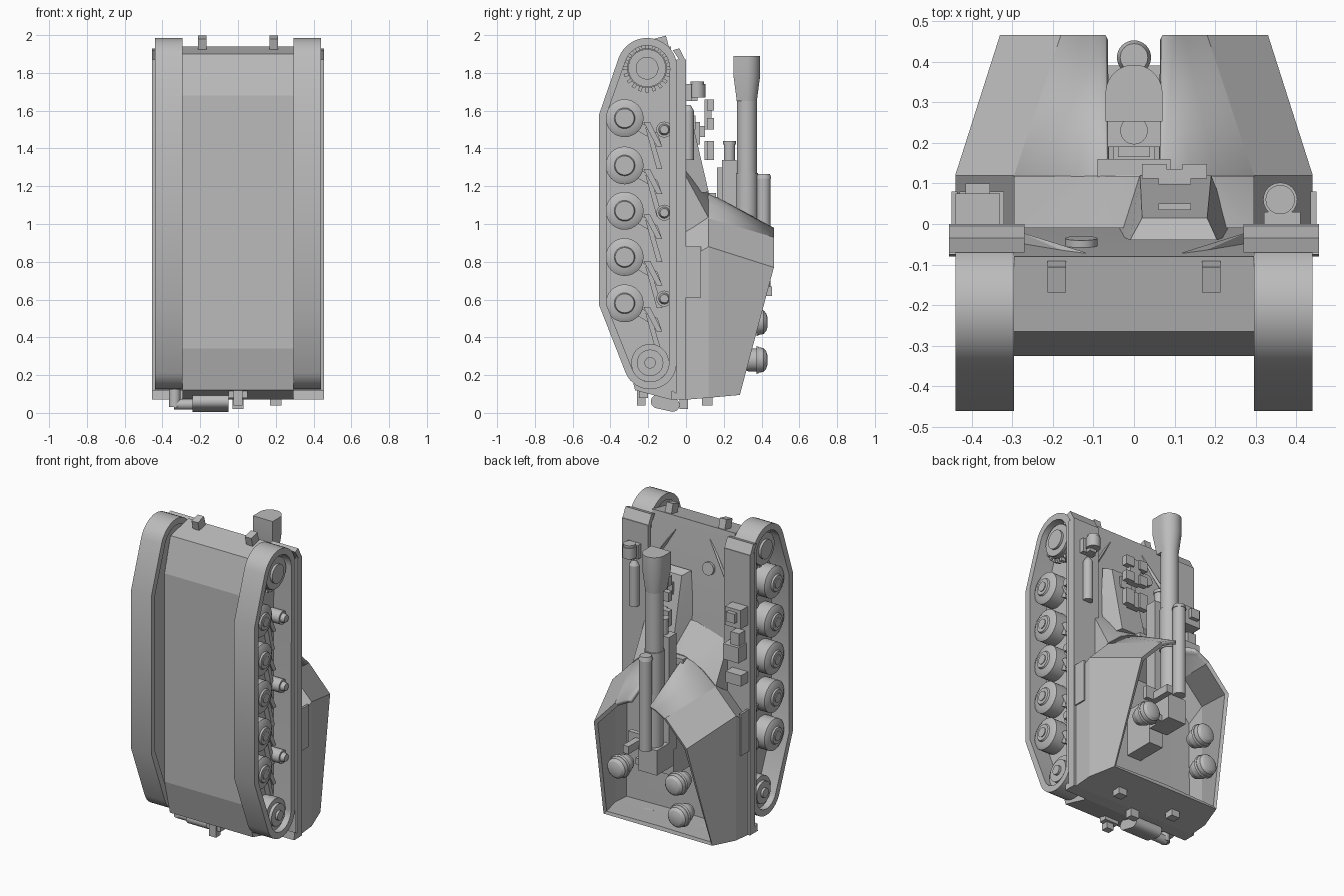
import bpy, bmesh, math
from math import sin, cos, radians, pi
from mathutils import Matrix, Vector

old = bpy.data.objects.get("Cube")
if old:
    bpy.data.objects.remove(old)

grey = bpy.data.materials.new("plain_grey")
grey.use_nodes = True
COLOUR = (0.5, 0.5, 0.5, 1)
grey.diffuse_color = COLOUR
grey.node_tree.nodes["Principled BSDF"].inputs["Base Color"].default_value = COLOUR


def finish(name, bm, mirror=False, fix=True, angle=32):
    if fix:
        bmesh.ops.recalc_face_normals(bm, faces=bm.faces)
    bm.normal_update()
    for f in bm.faces:
        f.smooth = angle > 0
    for e in bm.edges:
        e.smooth = e.calc_face_angle(0) < radians(angle)
    me = bpy.data.meshes.new(name)
    bm.to_mesh(me)
    bm.free()
    me.materials.append(grey)
    ob = bpy.data.objects.new(name, me)
    bpy.context.collection.objects.link(ob)
    if mirror:
        ob.modifiers.new("mirror", "MIRROR")
    return ob


def add_box(bm, lo, hi, tilt=0):
    lo, hi = Vector(lo), Vector(hi)
    m = Matrix.Translation((lo + hi) / 2) @ Matrix.Rotation(radians(tilt), 4, 'X')
    bmesh.ops.create_cube(bm, size=1, matrix=m @ Matrix.Diagonal((*(hi - lo), 1)))


def boxes(name, spans, mirror=False, tilt=0):
    bm = bmesh.new()
    for lo, hi in spans:
        add_box(bm, lo, hi, tilt)
    return finish(name, bm, mirror)


def add_cyl(bm, a, b, r1, r2=None, n=32):
    a, b = Vector(a), Vector(b)
    m = Matrix.Translation((a + b) / 2) @ (b - a).to_track_quat('Z', 'Y').to_matrix().to_4x4()
    bmesh.ops.create_cone(bm, cap_ends=True, segments=n, radius1=r1,
                          radius2=r1 if r2 is None else r2, depth=(b - a).length, matrix=m)


def cyls(name, parts, mirror=False, n=32):
    bm = bmesh.new()
    for p in parts:
        add_cyl(bm, *p, n=n)
    return finish(name, bm, mirror)


def hull(name, pts, mirror=False):
    bm = bmesh.new()
    for p in pts:
        bm.verts.new(p)
    bmesh.ops.convex_hull(bm, input=bm.verts)
    bmesh.ops.dissolve_limit(bm, angle_limit=0.01, verts=bm.verts, edges=bm.edges)
    return finish(name, bm, mirror, angle=17)


def prism(name, profile, x0, x1, mirror=False):
    # side profile (y, z) swept across x
    bm = bmesh.new()
    f = bm.faces.new([bm.verts.new((x0, y, z)) for y, z in profile])
    g = bmesh.ops.extrude_face_region(bm, geom=[f])["geom"]
    bmesh.ops.translate(bm, vec=(x1 - x0, 0, 0), verts=[v for v in g if isinstance(v, bmesh.types.BMVert)])
    return finish(name, bm, mirror, angle=8)


# Hull body
prism("hull", [(-.325, .34), (-.325, 1.68), (-.265, 1.9), (-.08, 1.94), (0, 1.15), (0, .07),
               (-.08, .07), (-.27, .12)], -.295, .295)


# Track bands with inner web
def track_loop(inset):
    pts = []
    for cy, cz, r, a0, a1 in ((-.206, 1.825, .16, 0, 160), (-.19, .265, .14, 201, 360)):
        if a0:
            pts += [(-.46 + inset, 1.58), (-.46 + inset, .57)]
        for i in range(17):
            a = radians(a0 + (a1 - a0) * i / 16)
            pts.append((cy + (r - inset) * cos(a), cz + (r - inset) * sin(a)))
    return pts


bm = bmesh.new()
rings = [[bm.verts.new((x, y, z)) for y, z in track_loop(d)]
         for x, d in ((.295, 0), (.44, 0), (.44, .04), (.295, .04))]
for k in range(4):
    a, b = rings[k], rings[(k + 1) % 4]
    for i in range(len(a)):
        j = (i + 1) % len(a)
        bm.faces.new((a[i], a[j], b[j], b[i]))
finish("tracks", bm, True)
prism("track_web", track_loop(.03), .3, .315, True)

# Road wheels, return rollers and suspension arms
WHEELS = [1.56, 1.31, 1.07, .825, .58]
ROAD_Y = -.325
for i, z in enumerate(WHEELS):
    cyls(f"road_wheel_{i + 1}", [((x0, ROAD_Y, z), (x1, ROAD_Y, z), r, r2) for x0, x1, r, r2 in
         ((.31, .4, .1, .1), (.4, .415, .1, .075), (.415, .425, .055, .05), (.425, .43, .03, .03))], True)
    prism(f"suspension_arm_{i + 1}", [(-.225, z - .02), (-.19, z - .02), (-.125, z - .15), (-.155, z - .15)],
          .29, .36, True)
    prism(f"suspension_bracket_{i + 1}", [(-.32, z + .03), (-.15, z - .08), (-.13, z - .14), (-.32, z - .03)],
          .29, .34, True)
    hull(f"bump_stop_{i + 1}", [(x, y, w) for x in (.29, .35) for y, w in
         ((-.215, z - .05), (-.19, z - .05), (-.125, z - .27), (-.155, z - .27))], True)
for i, z in enumerate((1.5, 1.06, .605)):
    cyls(f"return_roller_{i + 1}", [((.29, -.115, z), (.4, -.115, z), .042),
                                    ((.4, -.115, z), (.425, -.115, z), .03, .022)], True, 24)

# Drive sprocket and idler
bm = bmesh.new()
for x0, x1, r in ((.31, .4, .105), (.4, .415, .1), (.415, .43, .06)):
    add_cyl(bm, (x0, -.206, 1.825), (x1, -.206, 1.825), r)
for i in range(20):
    m = Matrix.Translation((.37, -.206, 1.825)) @ Matrix.Rotation(2 * pi * i / 20, 4, 'X') @ Matrix.Translation((0, .11, 0))
    bmesh.ops.create_cube(bm, size=1, matrix=m @ Matrix.Diagonal((.03, .035, .018, 1)))
finish("drive_sprocket", bm, True)
cyls("idler_wheel", [((x0, -.19, .265), (x1, -.19, .265), r) for x0, x1, r in
     ((.29, .4, .1), (.4, .42, .07), (.42, .435, .03))], True)

# Fenders with outer lip and sloped end flaps
boxes("fenders", [((.27, -.03, .08), (.455, 0, 1.87)), ((.44, -.05, .08), (.455, -.005, 1.87))], True)
prism("front_flaps", [(-.03, 1.86), (0, 1.86), (-.035, 1.93), (-.07, 1.92)], .27, .455, True)
prism("rear_flaps", [(-.03, .09), (0, .09), (0, .07), (-.08, .07), (-.075, .12)], .295, .455, True)

# Open-topped fighting compartment: rounded front, flat sides and rear
front = [(.07, 1.165, .07, .98), (.14, 1.145, .1, .972), (.2, 1.11, .125, .96),
         (.295, 1.03, .18, .93), (.44, .88, .33, .77)]
cols = [[(0, 0, 1.165), (0, .12, 1.165), None]]
cols += [[(x, 0, z - .07), (x, .12, z), (tx, .465, tz)] for x, z, tx, tz in front]
cols += [[(x, 0, .07), (x, .12, .08), (tx, .285, .095)] for x, tx in ((.44, .387), (0, 0))]
bm = bmesh.new()
grid = [[bm.verts.new(p) if p else None for p in c] for c in cols]
for a, b in zip(grid, grid[1:]):
    for r in (0, 1):
        quad = (a[r], b[r], b[r + 1], a[r + 1])
        if all(quad):
            bm.faces.new(quad)
shell = finish("compartment_walls", bm, True, fix=False, angle=0)
for p in shell.data.polygons:
    p.use_smooth = abs(p.center.x) < .27 and p.center.z > .5
for e in shell.data.edges:
    e.use_edge_sharp = False
sol = shell.modifiers.new("thickness", "SOLIDIFY")
sol.thickness, sol.offset = .025, -1
boxes("gun_opening_sill", [((-.09, .1, 1.12), (.09, .16, 1.165))])
boxes("side_plates", [((.435, 0, .61), (.449, .08, .88))], True)

# Ramp rising from the nose deck to the compartment front
hull("deck_ramp", [(s * x, y, z) for s in (-1, 1) for x, y, z in
     ((.07, .118, 1.17), (.2, .118, 1.115), (.295, .118, 1.035), (.295, -.01, 1.27), (.07, -.01, 1.34), (.295, -.01, .95))])

# Driver hood with visor
hull("driver_hood", [(.015, .12, 1.17), (.19, .12, 1.17), (.02, .015, 1.62), (.18, .015, 1.62),
                     (-.05, -.02, 1.15), (.245, -.02, 1.15), (-.01, -.04, 1.64), (.205, -.04, 1.64)])
boxes("driver_visor", [((.06, .035, 1.5), (.14, .05, 1.575))])
boxes("spare_links", [((x, .112, z), (x + .06, .148, z + h)) for x in (.02, .12) for z, h in
      ((1.6, .06), (1.5, .06), (1.34, .1))] + [((.06, .097, z), (.14, .135, z + h)) for z, h in ((1.5, .16), (1.34, .1))])

# Gun barrel, muzzle, recoil gear and breech
G = .322
cyls("gun_barrel", [((0, G, .6), (0, G, 1.68), .053), ((0, G, 1.0), (0, G, 1.27), .058)])


def muzzle_ring(r, z):
    arc = [(r * cos(pi * i / 24), G + r * sin(pi * i / 24), z) for i in range(25)]
    return arc + [(-r, G - r, z), (r, G - r, z)]


hull("muzzle", muzzle_ring(.053, 1.65) + muzzle_ring(.07, 1.78) + muzzle_ring(.07, 1.89))
cyls("recuperator", [((0, .41, .66), (0, .41, 1.25), .038), ((0, .41, 1.24), (0, .41, 1.265), .042, .034)])
cyls("recoil_cylinder", [((0, .23, 1.3), (0, .23, 1.42), .03), ((0, .23, 1.42), (0, .23, 1.44), .034)])
boxes("gun_cradle", [((-.065, .19, .6), (.065, .268, 1.34)), ((-.04, .165, 1.1), (.04, .2, 1.3))])
boxes("breech", [((-.065, .22, .5), (.065, .39, .66)), ((-.05, 0, .42), (.05, .2, .72)),
                 ((.065, .28, .5), (.13, .33, .54))])
boxes("gun_sight", [((.09, .3, .62), (.13, .455, .67)), ((.09, .3, .62), (.18, .33, .7))])

# Rounded crew helmets
for i, (x, z) in enumerate(((.21, .48), (-.2, .48), (-.22, .28))):
    cyls(f"helmet_{i + 1}", [((x, y0, z), (x, y1, z), r, r2) for y0, y1, r, r2 in
         ((.29, .33, .045, .06), (.33, .372, .06, .06), (.372, .385, .074, .07),
          (.385, .41, .067, .063), (.41, .424, .063, .048), (.424, .432, .048, .025))])

# Lamp and bottle on one fender, stowage stack on the other
boxes("lamp_base", [((.32, 0, 1.65), (.41, .03, 1.74)), ((.335, .03, 1.65), (.385, .06, 1.69))])
cyls("lamp", [((.36, .06, 1.67), (.36, .06, 1.74), .042), ((.36, .06, 1.74), (.36, .06, 1.755), .036)])
cyls("fender_bottle", [((.36, .012, 1.34), (.36, .012, 1.6), .03), ((.36, .012, 1.6), (.36, .012, 1.63), .03, .012)])
boxes("fender_stowage", [((-.44, 0, 1.42), (-.33, .075, 1.54)), ((-.415, .02, 1.46), (-.355, .1, 1.52)),
                         ((-.43, 0, 1.2), (-.32, .08, 1.3)), ((-.42, 0, 1.3), (-.36, .06, 1.38)),
                         ((-.44, 0, 1.05), (-.33, .07, 1.12))])

# Nose details
boxes("front_tow_lugs", [((.167, -.16, 1.91), (.213, -.095, 1.99))], True, tilt=15)
hull("splash_ridge", [(.28, -.02, 1.62), (.28, -.05, 1.62), (.28, -.03, 1.6), (.12, -.07, 1.86),
                      (.12, -.09, 1.88), (.12, -.08, 1.84)], True)
cyls("deck_cap", [((-.13, -.07, 1.68), (-.13, -.035, 1.685), .04)])

# Exhaust with flattened muffler, and rear fittings
hull("muffler", [(x, y + .036 * cos(pi * k / 12), z + .036 * sin(pi * k / 12))
                 for x in (-.24, -.05) for y, z in ((-.15, .06), (-.07, .042)) for k in range(24)])
cyls("exhaust_pipe", [((-.34, -.12, .045), (-.24, -.12, .045), .028), ((-.335, -.12, .03), (-.335, -.12, .13), .03)], n=24)
boxes("rear_tow_hook", [((-.025, -.26, .04), (.025, -.215, .12)), ((-.05, -.25, .08), (.05, -.2, .13))])
boxes("rear_blocks", [((x - .03, .085, .04), (x + .03, .14, .1)) for x in (-.2, .2)] +
      [((-.03, -.035, .02), (.03, .01, .1))])
